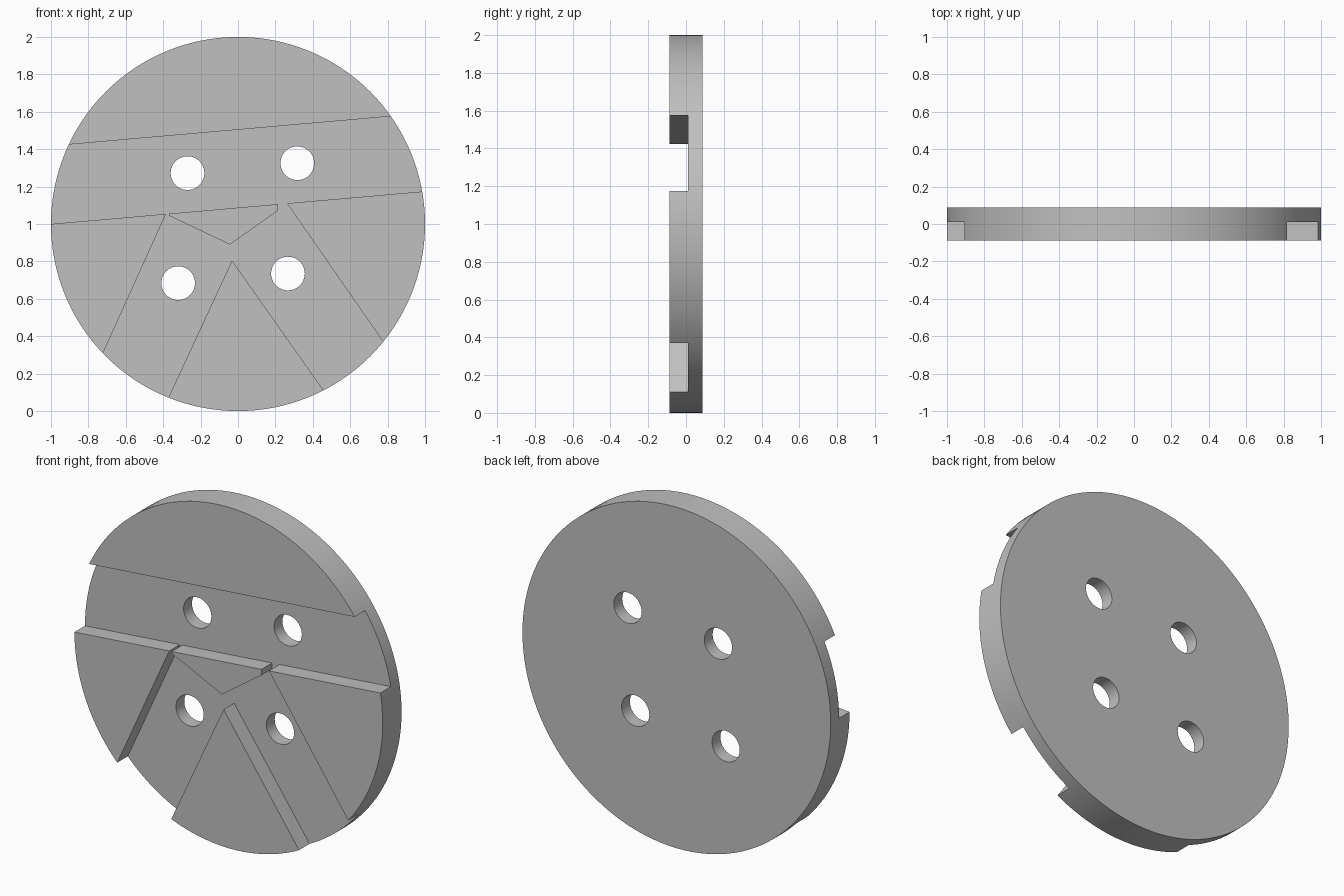
import bpy, bmesh, math
from mathutils import Vector

cube = bpy.data.objects.get("Cube")
if cube:
    bpy.data.objects.remove(cube, do_unlink=True)

HALF = 0.0875      # half of the plate thickness
FLOOR = 0.01       # depth of the channel floor
SLOPE = 0.0875     # tilt of the cross channel

grey = bpy.data.materials.new("plain_grey")
grey.use_nodes = True
grey.diffuse_color = (0.53, 0.53, 0.53, 1)
grey.node_tree.nodes["Principled BSDF"].inputs["Base Color"].default_value = (0.53, 0.53, 0.53, 1)


def prism(name, outline, y0, y1):
    """Extrude an (x, z) outline from y0 to y1."""
    bm = bmesh.new()
    face = bm.faces.new([bm.verts.new((x, y0, z)) for x, z in outline])
    new = bmesh.ops.extrude_face_region(bm, geom=[face])["geom"]
    bmesh.ops.translate(bm, vec=(0, y1 - y0, 0),
                        verts=[v for v in new if isinstance(v, bmesh.types.BMVert)])
    bmesh.ops.recalc_face_normals(bm, faces=bm.faces)
    mesh = bpy.data.meshes.new(name)
    bm.to_mesh(mesh)
    bm.free()
    mesh.materials.append(grey)
    ob = bpy.data.objects.new(name, mesh)
    bpy.context.collection.objects.link(ob)
    return ob


def circle(cx, cz, r, n):
    return [(cx + r * math.cos(math.tau * i / n), cz + r * math.sin(math.tau * i / n))
            for i in range(n)]


def cut(target, tool):
    """Subtract the tool from the target and discard the tool."""
    mod = target.modifiers.new("cut", 'BOOLEAN')
    mod.operation = 'DIFFERENCE'
    mod.solver = 'EXACT'
    mod.object = tool
    bpy.context.view_layer.objects.active = target
    bpy.ops.object.modifier_apply(modifier=mod.name)
    bpy.data.objects.remove(tool, do_unlink=True)


def on_line(x, base=1.0875):
    return (x, base + SLOPE * x)


def past_rim(a, b):
    a, b = Vector(a), Vector(b)
    return tuple(a + (b - a) * 1.3)


# Round plate
plate = prism("grooved_disc", circle(0, 1, 1, 128), -HALF, HALF)

# Channels: a tilted cross band with two legs running down to the rim
left_top, right_top, fork = on_line(-0.385), on_line(0.262), (-0.032, 0.805)
channels = prism("channel_cutter", [
    on_line(-1.2, 1.504), on_line(1.2, 1.504), on_line(1.2),
    right_top, past_rim(right_top, (0.775, 0.372)),
    past_rim(fork, (0.4545, 0.115)), fork, past_rim(fork, (-0.369, 0.078)),
    past_rim(left_top, (-0.719, 0.316)), left_top, on_line(-1.2)], -0.3, FLOOR)

# Raised triangular island left standing between the legs
island = prism("island_keeper", [
    on_line(-0.368), on_line(0.214), (0.214, 1.072), (-0.043, 0.89), (-0.368, 1.044)],
    -0.5, 0.2)
cut(channels, island)
cut(plate, channels)

# Four through holes
for x, z in [(-0.27, 1.272), (0.317, 1.325), (-0.32, 0.684), (0.267, 0.735)]:
    cut(plate, prism("hole_cutter", circle(x, z, 0.09, 48), -0.3, 0.3))

# Smooth rim and bores, sharp edges elsewhere
bpy.ops.object.select_all(action='DESELECT')
plate.select_set(True)
bpy.context.view_layer.objects.active = plate
bpy.ops.object.shade_smooth_by_angle(angle=math.radians(25))
